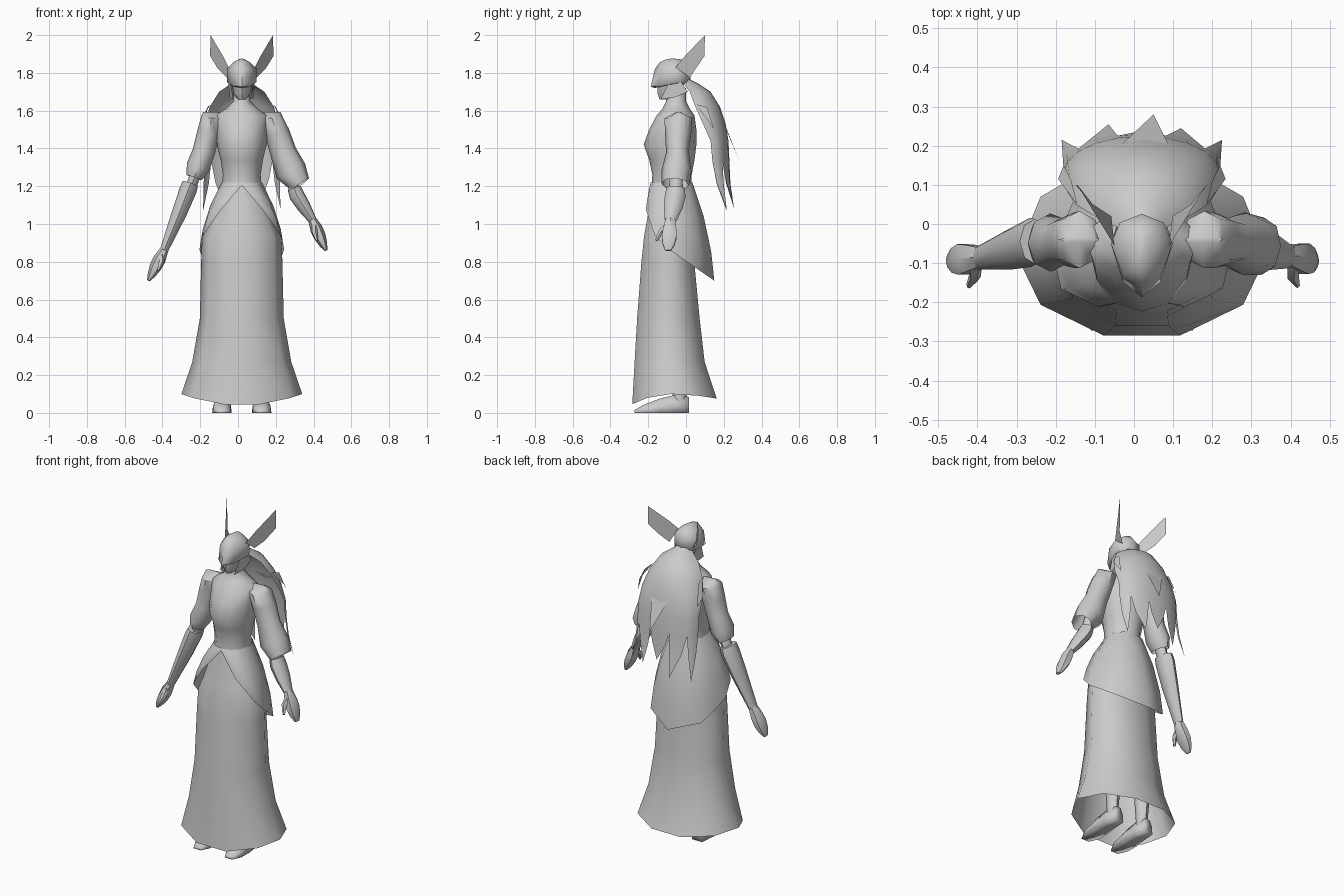
import bpy, bmesh, math
from mathutils import Vector

if "Cube" in bpy.data.objects:
    bpy.data.objects.remove(bpy.data.objects["Cube"])

CX = 0.02  # body centre line
grey = bpy.data.materials.new("plain_grey")
grey.diffuse_color = (0.6, 0.6, 0.6, 1)
grey.use_nodes = True
grey.node_tree.nodes["Principled BSDF"].inputs["Base Color"].default_value = grey.diffuse_color


def make(name, verts, faces, angle=50):
    me = bpy.data.meshes.new(name)
    me.from_pydata([tuple(v) for v in verts], [], faces)
    bm = bmesh.new()
    bm.from_mesh(me)
    bmesh.ops.remove_doubles(bm, verts=bm.verts, dist=0.0005)
    bmesh.ops.recalc_face_normals(bm, faces=bm.faces)
    bm.to_mesh(me)
    bm.free()
    me.materials.append(grey)
    ob = bpy.data.objects.new(name, me)
    bpy.context.collection.objects.link(ob)
    bpy.ops.object.select_all(action='DESELECT')
    ob.select_set(True)
    bpy.context.view_layer.objects.active = ob
    bpy.ops.object.shade_smooth_by_angle(angle=math.radians(angle))
    return ob


def skin(rings, closed=True, cap0=False, cap1=False):
    """Quads between equal-length rings of points."""
    n = len(rings[0])
    verts = [p for r in rings for p in r]
    faces = []
    for j in range(len(rings) - 1):
        for i in range(n if closed else n - 1):
            k = (i + 1) % n
            faces.append((j*n + i, j*n + k, (j+1)*n + k, (j+1)*n + i))
    if cap0:
        faces.append(tuple(range(n)))
    if cap1:
        faces.append(tuple(range((len(rings)-1)*n, len(rings)*n)))
    return verts, faces


def oval(z, rx, yf, yb, cy, n=12, lift=None, point=0.0, turn=0.0):
    """Horizontal ring with separate front and back depth; angle 0 is the front."""
    pts = []
    for i in range(n):
        a = 2 * math.pi * (i + turn) / n
        c = math.cos(a)
        y = cy + (yf - cy) * c if c > 0 else cy - (yb - cy) * c
        w = 1 - point * max(0, c) * abs(math.sin(a))
        pts.append((CX + rx * math.sin(a) * w, y, z + (lift(c) if lift else 0)))
    return pts


def tube(name, rings, n=8, cap0=True, cap1=True, level=0):
    """Limb through (x, y, z, half width, half depth); the first `level` rings stay horizontal."""
    out = []
    for i, (x, y, z, r, d) in enumerate(rings):
        a, b = rings[max(i-1, 0)], rings[min(i+1, len(rings)-1)]
        t = Vector((b[0]-a[0], b[1]-a[1], b[2]-a[2])).normalized()
        if i < level:
            t = Vector((0, 0, -1))
        u = t.cross(Vector((0, 1, 0))).normalized()
        v = u.cross(t)
        out.append([Vector((x, y, z)) + u*r*math.cos(2*math.pi*k/n)
                    + v*d*math.sin(2*math.pi*k/n) for k in range(n)])
    return make(name, *skin(out, True, cap0, cap1))


# Long ten-sided skirt, open at the bottom, hem raised at the sides
skirt = [(1.21, .098, -.178, .025), (1.0, .175, -.217, .037), (.93, .21, -.23, .045),
         (.8, .215, -.244, .05), (.5, .222, -.268, .08), (.27, .262, -.282, .108)]
rings = [oval(*s, -.08, n=10, turn=.5) for s in skirt]
rings.append(oval(.1, .32, -.295, .175, -.08, n=10, turn=.5,
                  lift=lambda c: -.06*c*c if c > 0 else -.027*c*c))
make("skirt", *skin(rings))

# Fitted bodice with shoulders and neck
body = [(1.2, .105, -.183, .03, -.08), (1.26, .1, -.178, .03, -.08), (1.34, .112, -.195, .045, -.07),
        (1.42, .132, -.224, .055, -.07), (1.5, .135, -.195, .055, -.06),
        (1.575, .14, -.155, .045, -.05), (1.61, .085, -.125, .02, -.05),
        (1.65, .045, -.105, .0, -.05), (1.72, .04, -.1, .0, -.05)]
make("bodice", *skin([oval(*s) for s in body], True, False, True))

# Jacket tail: from the waist, open in front, long behind
waist = [(0, -.187, 1.22), (.05, -.175, 1.22), (.087, -.14, 1.22), (.107, -.08, 1.22),
         (.098, -.03, 1.22), (.065, .018, 1.22), (0, .034, 1.22)]
hem = [(0, -.19, 1.205), (.11, -.212, 1.075), (.207, -.165, .94), (.224, -.09, .865),
       (.205, -.01, .81), (.17, .07, .755), (0, .15, .7)]


def both_sides(half):
    full = [(CX + x, y, z) for x, y, z in half]
    return full + [(CX - x, y, z) for x, y, z in reversed(half[1:-1])]


rows = []
for t in (0, .35, .7, 1):
    row = []
    for w, h in zip(waist, hem):
        p = Vector(w).lerp(Vector(h), t)
        out = Vector((p.x, p.y + .08, 0))
        if out.length > 0:
            p += out.normalized() * .022 * math.sin(math.pi * t) * min(1, (w[2]-h[2]) * 3)
        row.append(tuple(p))
    rows.append(both_sides(row))
make("jacket_tail", *skin(rows))

# Head: lower face and pointed visor helm
face = [(1.66, .022, -.14, -.06, -.09), (1.69, .045, -.15, -.03, -.08),
        (1.78, .06, -.155, .005, -.06)]
make("face", *skin([oval(*s, n=8) for s in face], True, True, True))
helm = [(1.745, .07, -.165, .015, -.05), (1.752, .079, -.187, .022, -.05), (1.82, .079, -.165, .026, -.05),
        (1.855, .045, -.14, .0, -.06), (1.87, .02, -.11, -.02, -.07), (1.876, .003, -.08, -.06, -.07)]
make("helm", *skin([oval(*s, n=8, point=.25,
                         lift=(lambda c: -.025*max(0, c)) if s[0] < 1.77 else None)
                    for s in helm], True, False, True), angle=65)

# Blade-like ears, locks beside the face and hair tufts, mirrored
for side, tag in ((1, "left"), (-1, "right")):
    blade = [(.078, .02, 1.775), (.07, -.055, 1.83), (.1, -.005, 1.89),
             (.165, .1, 2.0), (.168, .098, 1.89), (.125, .05, 1.82)]
    make("ear_" + tag, [(CX + side*x, y, z) for x, y, z in blade], [tuple(range(6))])
    lock = [(.06, -.09, 1.75), (.072, -.03, 1.76), (.06, .01, 1.70), (.065, -.06, 1.67), (.045, -.135, 1.66)]
    make("side_lock_" + tag, [(CX + side*x, y, z) for x, y, z in lock], [tuple(range(5))])
    tuft = [(.165, .05, 1.635), (.18, .11, 1.62), (.2, .15, 1.5), (.214, .115, 1.55)]
    make("hair_tuft_" + tag, [(CX + side*x, y, z) for x, y, z in tuft], [(0, 1, 2, 3)])

# Long hair: curved shell ending in five broad spikes
N = 10


def arc(z, hw, ys, yb):
    pts = []
    for i in range(N + 1):
        a = math.pi * (i / N - .5)
        pts.append((CX + hw*math.sin(a), ys + (yb - ys)*math.cos(a), z))
    return pts


shell = [(1.775, .03, -.03, .0), (1.74, .06, -.01, .07), (1.70, .12, .02, .13), (1.62, .17, .05, .18),
         (1.53, .195, .09, .21), (1.44, .2, .13, .225), (1.33, .2, .14, .23)]
verts, faces = skin([arc(*s) for s in shell], False)
base = len(verts) - (N + 1)
spikes = [(-.205, .215, 1.07), (-.085, .255, 1.08), (.01, .24, 1.16), (.1, .245, 1.12), (.205, .215, 1.08)]
for i, tip in enumerate(spikes):
    s = base + 2*i
    tip = Vector((CX + tip[0], tip[1], tip[2]))
    top = [Vector(verts[s + j]) for j in range(3)]
    k = len(verts)
    for p in top:
        q = p.lerp(tip, .3)
        q.z = p.z + (tip.z - p.z) * .45
        verts.append(q)
    verts.append(tip)
    faces += [(s, s+1, k+1, k), (s+1, s+2, k+2, k+1), (k, k+1, k+3), (k+1, k+2, k+3)]
make("long_hair", verts, faces)
# Spike flaring from the middle of the back hair
make("back_spike", [(CX - .05, .205, 1.53), (CX + .07, .2, 1.53), (CX + .03, .28, 1.34)], [(0, 1, 2)])

# Arms: square-shouldered sleeves, thin elbows, flared gloves, posed differently
tube("left_sleeve", [(.178, -.04, 1.592, .048, .012), (.18, -.04, 1.56, .06, .073), (.208, -.042, 1.48, .066, .07),
                     (.24, -.045, 1.38, .07, .06), (.28, -.05, 1.28, .085, .08),
                     (.33, -.057, 1.21, .056, .073)], cap1=False, level=2)
tube("right_sleeve", [(-.138, -.04, 1.592, .048, .012), (-.14, -.04, 1.56, .058, .073),
                      (-.157, -.042, 1.48, .06, .07), (-.182, -.045, 1.38, .06, .06),
                      (-.213, -.048, 1.3, .062, .075), (-.232, -.05, 1.245, .042, .06)], cap1=False, level=2)
tube("left_elbow", [(.27, -.05, 1.29, .03, .035), (.305, -.055, 1.15, .028, .035)])
tube("left_glove", [(.298, -.055, 1.19, .036, .048), (.312, -.057, 1.15, .041, .055),
                    (.35, -.068, 1.09, .036, .05), (.395, -.082, 1.02, .022, .032)])
tube("right_elbow", [(-.21, -.045, 1.31, .03, .035), (-.25, -.045, 1.19, .028, .035)])
tube("right_glove", [(-.252, -.045, 1.215, .042, .058), (-.264, -.047, 1.18, .046, .063),
                     (-.31, -.062, 1.06, .04, .054), (-.392, -.085, .86, .022, .032)])


def hand(tag, wrist, tip):
    w, t = Vector(wrist), Vector(tip)

    def at(k, dx, dy, r, d):
        p = w.lerp(t, k)
        return (p.x + dx, p.y + dy, p.z, r, d)
    tube(tag + "_palm", [at(-.05, 0, 0, .022, .028), at(.3, 0, 0, .034, .04),
                         at(.55, 0, 0, .032, .045), at(.8, 0, 0, .022, .036), at(1, 0, 0, .008, .018)], n=6)
    s = -1 if t.x > 0 else 1
    tube(tag + "_thumb", [at(.15, 0, -.01, .016, .018), at(.4, s*.018, -.045, .016, .016),
                          at(.68, s*.025, -.066, .006, .008)], n=5)


hand("left", (.395, -.082, 1.02), (.466, -.095, .86))
hand("right", (-.392, -.085, .86), (-.474, -.095, .7))

# Legs and feet under the skirt
for side, tag in ((1, "left"), (-1, "right")):
    x = CX + side * .105
    tube("leg_" + tag, [(x, -.07, .9, .07, .08), (x, -.06, .5, .05, .06), (x, -.03, .35, .048, .055),
                        (x, -.035, .1, .03, .036), (x, -.035, .04, .032, .04)])
    prof = [(.015, .035, .085), (-.06, .04, .095), (-.14, .052, .075), (-.22, .05, .045), (-.272, .025, .015)]
    rings = [[(x - w, y, 0), (x + w, y, 0), (x + w*.9, y, h*.55), (x + w*.45, y, h),
              (x - w*.45, y, h), (x - w*.9, y, h*.55)] for y, w, h in prof]
    make("foot_" + tag, *skin(rings, True, True, True), angle=110)
